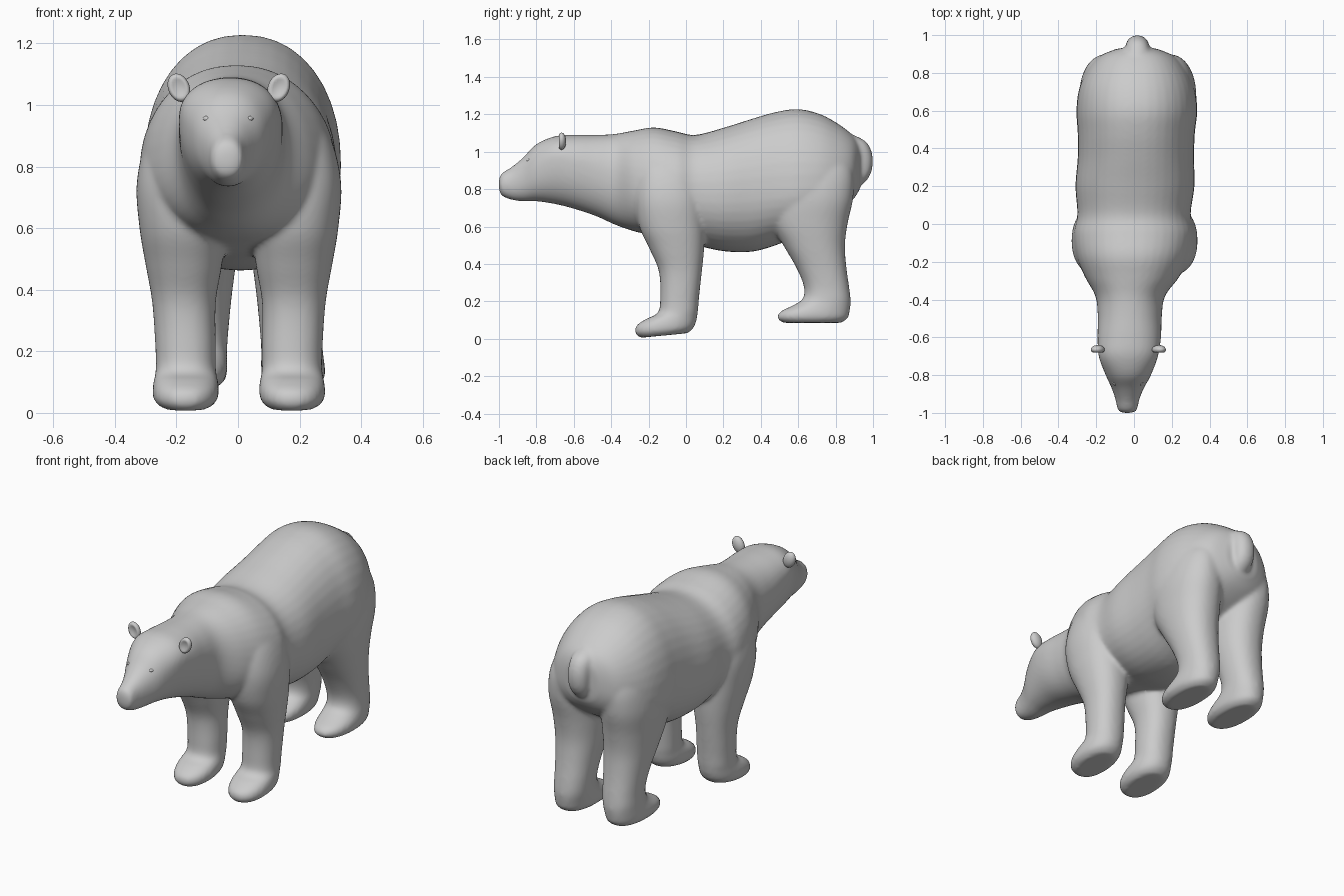
import bpy, bmesh, math
from mathutils import Vector

fur = bpy.data.materials.new("grey_fur")
fur.diffuse_color = (0.6, 0.6, 0.6, 1)


def spline(rows, steps=5):
    """Catmull-Rom interpolation of a table of section values."""
    out = []
    for i in range(len(rows) - 1):
        p0, p1, p2, p3 = (rows[min(max(i + k, 0), len(rows) - 1)] for k in (-1, 0, 1, 2))
        for s in range(steps):
            t = s / steps
            out.append([0.5 * (2 * b + (c - a) * t + (2 * a - 5 * b + 4 * c - d) * t * t
                               + (3 * b - a - 3 * c + d) * t ** 3)
                        for a, b, c, d in zip(p0, p1, p2, p3)])
    return out + [list(rows[-1])]


def loft(name, rings):
    """Skin a list of equal-length rings and cap both ends."""
    bm = bmesh.new()
    vs = [[bm.verts.new(p) for p in r] for r in rings]
    n = len(rings[0])
    for a, b in zip(vs, vs[1:]):
        for k in range(n):
            bm.faces.new((a[k], a[(k + 1) % n], b[(k + 1) % n], b[k]))
    bm.faces.new(vs[0])
    bm.faces.new(vs[-1])
    bmesh.ops.recalc_face_normals(bm, faces=bm.faces)
    return finish(name, bm)


def finish(name, bm):
    me = bpy.data.meshes.new(name)
    bm.to_mesh(me)
    bm.free()
    ob = bpy.data.objects.new(name, me)
    me.materials.append(fur)
    me.shade_smooth()
    bpy.context.collection.objects.link(ob)
    return ob


def ball(name, loc, size):
    bm = bmesh.new()
    bmesh.ops.create_uvsphere(bm, u_segments=24, v_segments=16, radius=1)
    bmesh.ops.scale(bm, vec=size, verts=bm.verts)
    bmesh.ops.translate(bm, vec=loc, verts=bm.verts)
    return finish(name, bm)


ANGLES = [2 * math.pi * k / 40 for k in range(40)]


def curve(v, e):
    return math.copysign(abs(v) ** e, v)


# torso, neck and head: y, top, bottom, widest height, half width, centre x
torso = [
    (-1.00, 0.855, 0.80, 0.83, 0.025, -0.035),
    (-0.985, 0.885, 0.765, 0.825, 0.05, -0.035),
    (-0.93, 0.92, 0.742, 0.83, 0.063, -0.035),
    (-0.87, 0.97, 0.735, 0.86, 0.085, -0.033),
    (-0.80, 1.04, 0.735, 0.91, 0.12, -0.03),
    (-0.70, 1.083, 0.72, 0.96, 0.157, -0.03),
    (-0.60, 1.09, 0.695, 0.94, 0.168, -0.025),
    (-0.48, 1.09, 0.655, 0.90, 0.17, -0.022),
    (-0.38, 1.095, 0.61, 0.86, 0.185, -0.02),
    (-0.28, 1.113, 0.575, 0.82, 0.25, -0.01),
    (-0.17, 1.13, 0.55, 0.80, 0.30, -0.005),
    (-0.05, 1.108, 0.52, 0.78, 0.32, 0.0),
    (0.05, 1.09, 0.50, 0.78, 0.30, 0.0),
    (0.20, 1.128, 0.468, 0.78, 0.315, 0.005),
    (0.35, 1.175, 0.465, 0.79, 0.308, 0.01),
    (0.48, 1.212, 0.50, 0.80, 0.31, 0.012),
    (0.60, 1.228, 0.55, 0.80, 0.32, 0.015),
    (0.72, 1.20, 0.62, 0.81, 0.305, 0.015),
    (0.82, 1.145, 0.68, 0.83, 0.26, 0.015),
    (0.89, 1.09, 0.74, 0.87, 0.195, 0.015),
    (0.93, 1.04, 0.80, 0.90, 0.10, 0.015),
]
rings = []
for y, top, bot, zc, w, cx in spline(torso):
    rings.append([(cx + w * curve(math.cos(a), 0.92), y,
                   zc + (top - zc if math.sin(a) > 0 else zc - bot) * curve(math.sin(a), 0.92))
                  for a in ANGLES])
body = loft("body", rings)

# leg sections: height, y front, y back, x inner, x outer
front_leg = [
    (0.005, -0.245, 0.01, 0.095, 0.25),
    (0.03, -0.272, 0.04, 0.07, 0.277),
    (0.07, -0.265, 0.055, 0.065, 0.28),
    (0.105, -0.215, 0.06, 0.07, 0.275),
    (0.14, -0.15, 0.064, 0.075, 0.27),
    (0.22, -0.138, 0.07, 0.075, 0.272),
    (0.36, -0.145, 0.085, 0.075, 0.282),
    (0.48, -0.195, 0.097, 0.055, 0.303),
    (0.60, -0.25, 0.10, 0.045, 0.323),
    (0.75, -0.27, 0.09, 0.06, 0.332),
    (0.90, -0.25, 0.06, 0.08, 0.295),
    (1.00, -0.20, 0.02, 0.10, 0.22),
]
hind_leg = [
    (0.085, 0.52, 0.83, 0.085, 0.235),
    (0.11, 0.488, 0.865, 0.06, 0.26),
    (0.145, 0.505, 0.875, 0.055, 0.263),
    (0.18, 0.575, 0.88, 0.055, 0.258),
    (0.215, 0.625, 0.88, 0.055, 0.255),
    (0.28, 0.63, 0.872, 0.05, 0.255),
    (0.38, 0.59, 0.858, 0.04, 0.265),
    (0.50, 0.52, 0.85, 0.025, 0.283),
    (0.62, 0.455, 0.865, 0.015, 0.30),
    (0.76, 0.44, 0.895, 0.02, 0.31),
    (0.90, 0.47, 0.89, 0.04, 0.285),
    (1.02, 0.54, 0.82, 0.07, 0.22),
]
parts = [body]
for name, table, sole, cx in (("front_leg", front_leg, 0.0, 0.003), ("hind_leg", hind_leg, 0.085, 0.02)):
    for side in (-1, 1):
        rings = []
        for z, y0, y1, x0, x1 in spline(table):
            ring = []
            for a in ANGLES:
                y = (y0 + y1) / 2 + (y1 - y0) / 2 * curve(math.sin(a), 0.9)
                x = (x0 + x1) / 2 + (x1 - x0) / 2 * curve(math.cos(a), 0.9)
                # soles rise slightly towards the heel
                lift = 0.1 * (y - y0) * max(0, 1 - (z - sole) / 0.25) if sole == 0 else 0
                ring.append((cx + side * x, y, z + lift))
            rings.append(ring)
        parts.append(loft(name, rings))

# short tail hanging over the rump
tail = [(0.84, 1.08, 0.05), (0.91, 1.035, 0.06), (0.94, 0.97, 0.062),
        (0.945, 0.90, 0.058), (0.938, 0.85, 0.045), (0.93, 0.82, 0.02)]
parts.append(loft("tail", [[(0.018 + r * math.cos(a), y + r * 0.9 * math.sin(a), z + r * 0.3 * math.sin(a))
                            for a in ANGLES] for y, z, r in spline(tail)]))

# fuse everything into one soft skin
bpy.ops.object.select_all(action='DESELECT')
for p in parts:
    p.select_set(True)
bpy.context.view_layer.objects.active = body
bpy.ops.object.join()
fuse = body.modifiers.new("fuse", 'REMESH')
fuse.mode = 'VOXEL'
fuse.voxel_size = 0.011
fuse.use_smooth_shade = True
soft = body.modifiers.new("soften", 'SMOOTH')
soft.factor = 0.5
soft.iterations = 9
for m in ("fuse", "soften"):
    bpy.ops.object.modifier_apply(modifier=m)
body.data.shade_smooth()

# ears: cupped discs, and small eye bumps
for side in (-1, 1):
    cx = -0.03 + side * 0.162
    bm = bmesh.new()
    bmesh.ops.create_uvsphere(bm, u_segments=24, v_segments=16, radius=1)
    for v in bm.verts:
        x, y, z = v.co
        hollow = 0.016 * max(0, 1 - (x * x + z * z) / 0.6) if y < 0 else 0
        v.co = Vector((cx + side * 0.008 * z + 0.036 * x, -0.665 + 0.024 * y + hollow, 1.056 + 0.046 * z))
    finish("ear", bm)
    ball("eye", (-0.032 + side * 0.068, -0.838, 0.955), (0.014, 0.016, 0.010))
